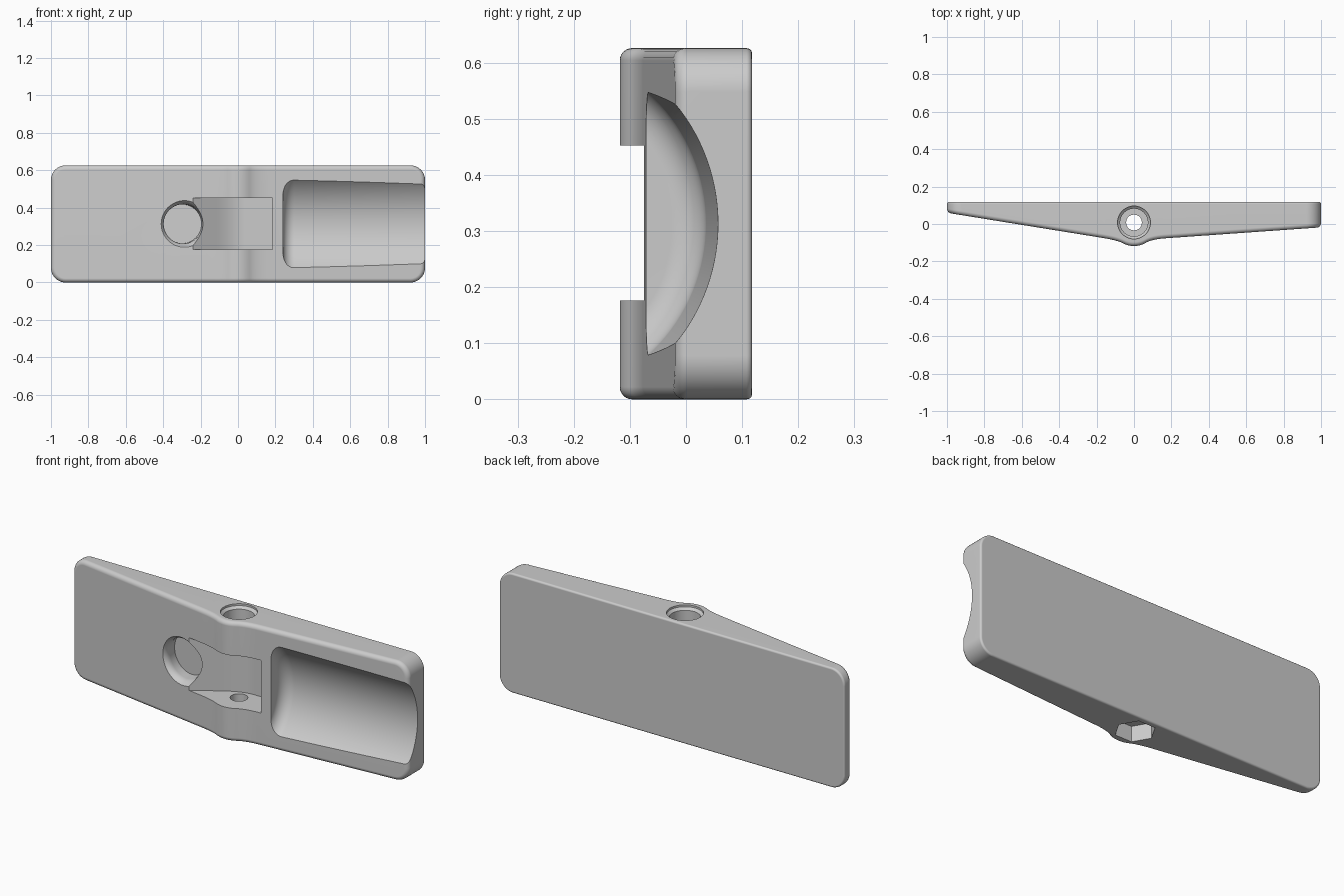
import bpy, bmesh, math
from mathutils import Vector

H, BACK = 0.626, 0.118
MID = H / 2

cube = bpy.data.objects.get("Cube")
if cube:
    bpy.data.objects.remove(cube, do_unlink=True)

grey = bpy.data.materials.new("light grey")
grey.use_nodes = True
grey.diffuse_color = (0.6, 0.6, 0.6, 1)
grey.node_tree.nodes["Principled BSDF"].inputs["Base Color"].default_value = (0.6, 0.6, 0.6, 1)


def finish(bm, name):
    """Turn all faces outward and make the object."""
    bmesh.ops.recalc_face_normals(bm, faces=bm.faces)
    if bm.calc_volume(signed=True) < 0:
        bmesh.ops.reverse_faces(bm, faces=bm.faces)
    mesh = bpy.data.meshes.new(name)
    bm.to_mesh(mesh)
    bm.free()
    mesh.materials.append(grey)
    ob = bpy.data.objects.new(name, mesh)
    bpy.context.collection.objects.link(ob)
    return ob


def bridge(bm, rings):
    """Join neighbouring closed rings of vertices with quads."""
    for a, b in zip(rings, rings[1:]):
        for i in range(len(a)):
            j = (i + 1) % len(a)
            bm.faces.new((a[i], a[j], b[j], b[i]))


def prism(points, z0, z1):
    """Extrude an xy outline between two heights."""
    bm = bmesh.new()
    rings = [[bm.verts.new((x, y, z)) for x, y in points] for z in (z0, z1)]
    bridge(bm, rings)
    for ring in rings:
        bm.faces.new(ring)
    return bm


def lathe(profile, place, sides=64):
    """Stack rings of (radius, height); place maps them to model space."""
    bm = bmesh.new()
    angles = [math.tau * i / sides for i in range(sides)]
    rings = [[bm.verts.new(place(r * math.cos(a), r * math.sin(a), h)) for a in angles]
             for r, h in profile]
    bridge(bm, rings)
    bm.faces.new(rings[0])
    bm.faces.new(rings[-1])
    return bm


def arc(cx, cy, r, a0, a1, n):
    angles = [math.radians(a0 + (a1 - a0) * i / n) for i in range(n + 1)]
    return [(cx + r * math.cos(a), cy + r * math.sin(a)) for a in angles]


def smooth_corner(p, c, q, n=8):
    """Quadratic curve from p to q that bends at c."""
    p, c, q = Vector(p), Vector(c), Vector(q)
    return [tuple(p * (1 - t) ** 2 + c * 2 * t * (1 - t) + q * t * t)
            for t in (i / n for i in range(n + 1))]


# Front profile: two tapering wings with a rounded hinge bulge between them
front = [(-1, 0.06)]
front += smooth_corner((-0.17, -0.074), (-0.095, -0.086), (-0.06, -0.102))
front += arc(0, 0, 0.118, -117, -63, 12)
front += smooth_corner((0.06, -0.102), (0.09, -0.083), (0.16, -0.077))
front += [(1, -0.018)]


def front_y(x):
    for (x0, y0), (x1, y1) in zip(front, front[1:]):
        if x <= x1 and x1 > x0:
            return y0 + (y1 - y0) * (x - x0) / (x1 - x0)
    return front[-1][1]


# Upper half of the rounded rectangle: x, height above the middle, outward normal
CORNER = 0.078
upper = []
for side, a0, a1 in ((-1, 180, 90), (1, 90, 0)):
    cx, cz = side * (1 - CORNER), MID - CORNER
    for nx, nz in arc(0, 0, 1, a0, a1, 10):
        upper.append((cx + nx * CORNER, cz + nz * CORNER, nx, nz))
    if side < 0:
        upper += [(x, MID, 0, 1) for x in sorted({round(p[0], 4) for p in front[1:-1]})]
count = len(upper)


def body_ring(bm, inset, y_at):
    top, bottom = [], []
    for x, z, nx, nz in upper:
        px, pz = x - nx * inset, z - nz * inset
        top.append(bm.verts.new((px, y_at(px), MID + pz)))
        bottom.append(bm.verts.new((px, y_at(px), MID - pz)))
    return top + bottom[::-1]


# Body: back rim rounding, side wall, front rim rounding, then both faces in strips
bm = bmesh.new()
BR, FR = 0.01, 0.022
rings = []
for i in range(4):
    t = math.pi / 2 * i / 3
    rings.append(body_ring(bm, BR * (1 - math.sin(t)),
                           lambda x: BACK - BR * (1 - math.cos(t))))
for i in range(7):
    t = math.pi / 2 * i / 6
    rings.append(body_ring(bm, FR * (1 - math.cos(t)),
                           lambda x: front_y(x) + FR * (1 - math.sin(t))))
bridge(bm, rings)
bm.faces.new(rings[0])
face = rings[-1]
for i in range(count - 1):
    bm.faces.new((face[i], face[i + 1], face[-2 - i], face[-1 - i]))
body = finish(bm, "lever_body")

cutters = []

# Long scooped thumb trough, widening slightly towards its open end
R, F = 0.317, 0.06
trough = [(R - F * (1 - math.cos(t)), 0.24 + F * (1 - math.sin(t)))
          for t in (math.pi / 2 * (1 - i / 8) for i in range(9))]
trough.append((0.344, 1.2))
cutters.append(finish(lathe(trough, lambda a, b, h: (h, a - 0.281, b + MID), 128), "trough_cutter"))

# Hinge pocket with a ramped rear wall
pocket = [(-0.36, -0.2), (-0.24, -0.062)]
pocket += smooth_corner((-0.12, 0.015), (-0.03, 0.075), (0.04, 0.075))
pocket += [(0.185, 0.075), (0.185, -0.2)]
cutters.append(finish(prism(pocket, 0.176, 0.452), "pocket_cutter"))

# Round recess with a flared rim, following the slope of the wing
recess = [(0.145, -0.1), (0.126, -0.004), (0.119, 0.004), (0.112, 0.014),
          (0.107, 0.026), (0.105, 0.04), (0.105, 0.09)]
cutters.append(finish(lathe(recess, lambda a, b, h: (a - 0.3 + 0.15 * (0.09 - h),
                                                     h - 0.053 - 0.161 * a, b + MID)),
                      "recess_cutter"))


def upright(a, b, h):
    return (a, b + 0.008, h)


# Pin bore, stepped screw seat on top and hexagonal nut seat below
seat = [(0.074, H - 0.09), (0.074, H - 0.022), (0.088, H - 0.01), (0.088, H + 0.1)]
cutters.append(finish(lathe([(0.042, -0.1), (0.042, H + 0.1)], upright, 48), "bore_cutter"))
cutters.append(finish(lathe(seat, upright, 48), "screw_seat_cutter"))
cutters.append(finish(lathe([(0.095, -0.1), (0.095, 0.08)], upright, 6), "nut_seat_cutter"))

# Cut every recess out of the body
bpy.context.view_layer.objects.active = body
for cutter in cutters:
    cutter.hide_render = True
    mod = body.modifiers.new("cut", 'BOOLEAN')
    mod.operation, mod.solver, mod.object = 'DIFFERENCE', 'EXACT', cutter
    bpy.ops.object.modifier_apply(modifier=mod.name)
    bpy.data.objects.remove(cutter, do_unlink=True)

# Smooth shading with crisp edges
for ob in bpy.context.selected_objects:
    ob.select_set(False)
body.select_set(True)
bpy.ops.object.shade_smooth_by_angle(angle=math.radians(32))
weighted = body.modifiers.new("even_shading", 'WEIGHTED_NORMAL')
weighted.keep_sharp = True
